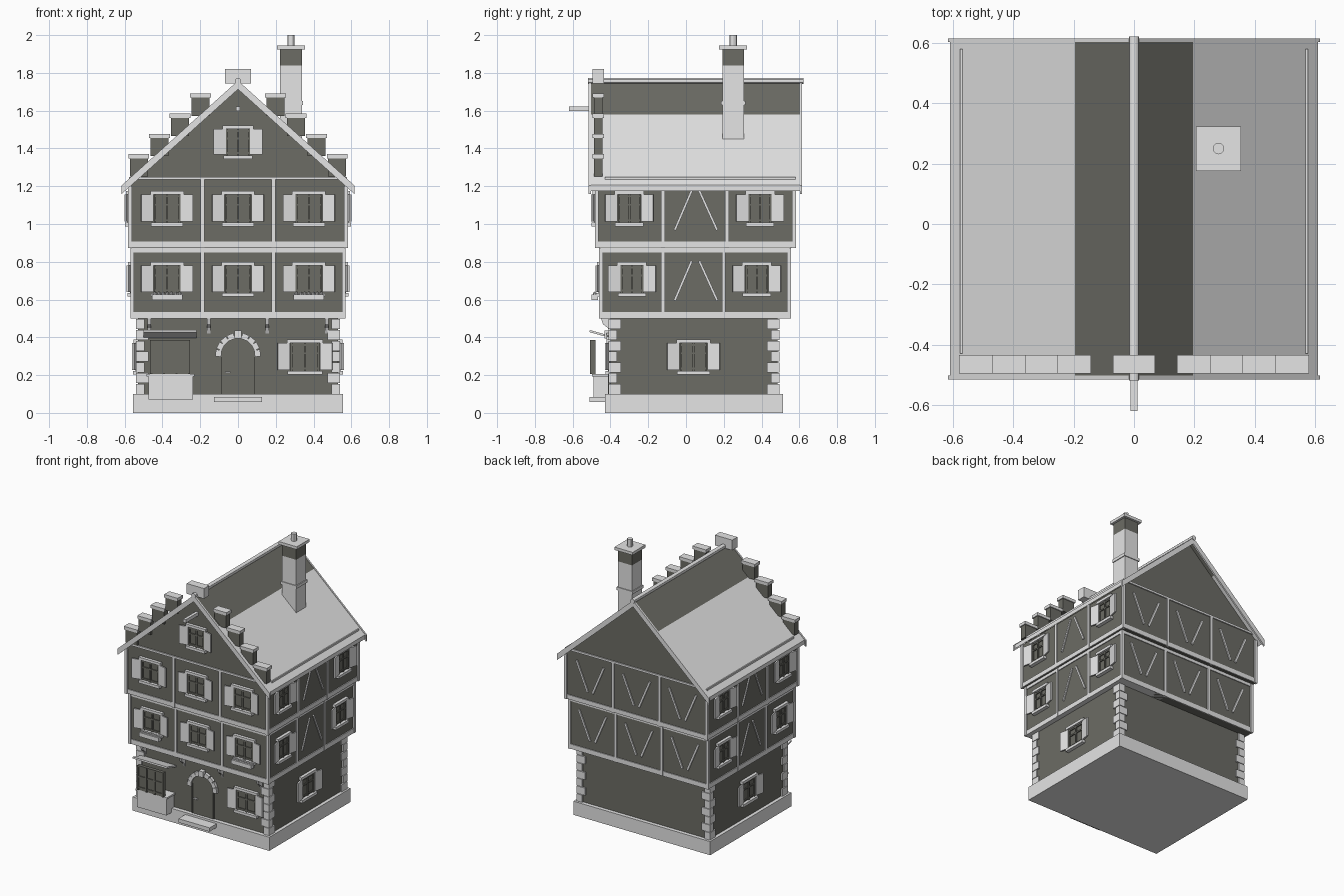
import bpy, bmesh, math
from mathutils import Matrix, Vector

cube = bpy.data.objects.get("Cube")
if cube:
    bpy.data.objects.remove(cube, do_unlink=True)


def make_material(name, rgb):
    m = bpy.data.materials.new(name)
    m.use_nodes = True
    col = (*rgb, 1)
    m.diffuse_color = col
    m.node_tree.nodes["Principled BSDF"].inputs["Base Color"].default_value = col
    return m


MATS = [make_material("pale_stone", (0.78, 0.78, 0.78)),
        make_material("dark_plaster", (0.15, 0.15, 0.13))]
PALE, DARK = 0, 1
I = Matrix()


class Part:
    """Collects simple solids into one named object."""

    def __init__(self, name):
        self.name, self.bm = name, bmesh.new()

    def box(self, lo, hi, mat=PALE, m=I):
        lo, hi = Vector(lo), Vector(hi)
        t = m @ Matrix.Translation((lo + hi) / 2) @ Matrix.Diagonal((*(hi - lo), 1))
        vs = bmesh.ops.create_cube(self.bm, size=1, matrix=t)["verts"]
        for f in {f for v in vs for f in v.link_faces}:
            f.material_index = mat

    def prism(self, pts, y0, y1, mat=PALE, m=I):
        a = [self.bm.verts.new(m @ Vector((x, y0, z))) for x, z in pts]
        b = [self.bm.verts.new(m @ Vector((x, y1, z))) for x, z in pts]
        n = len(pts)
        faces = [self.bm.faces.new(a), self.bm.faces.new(b[::-1])]
        for i in range(n):
            faces.append(self.bm.faces.new((a[i], b[i], b[(i + 1) % n], a[(i + 1) % n])))
        for f in faces:
            f.material_index = mat

    def bar(self, p, q, width, depth, m=I):
        """Beam on a wall from p to q, both (along, height)."""
        d = Vector((q[0] - p[0], 0, q[1] - p[1]))
        rot = Matrix.Rotation(math.atan2(d.x, d.z), 4, "Y")
        t = m @ Matrix.Translation((p[0], 0, p[1])) @ rot
        self.box((-width / 2, -depth, 0), (width / 2, 0.005, d.length), PALE, t)

    def rod(self, p, radius, length, axis=None, sides=12):
        r = Matrix.Rotation(math.pi / 2, 4, axis) if axis else I
        bmesh.ops.create_cone(self.bm, cap_ends=True, segments=sides, radius1=radius,
                              radius2=radius, depth=length, matrix=Matrix.Translation(p) @ r)

    def done(self, smooth=False):
        bmesh.ops.recalc_face_normals(self.bm, faces=self.bm.faces[:])
        me = bpy.data.meshes.new(self.name)
        self.bm.to_mesh(me)
        self.bm.free()
        ob = bpy.data.objects.new(self.name, me)
        for m in MATS:
            me.materials.append(m)
        bpy.context.collection.objects.link(ob)
        if smooth:
            bpy.context.view_layer.objects.active = ob
            ob.select_set(True)
            bpy.ops.object.shade_smooth_by_angle()
            ob.select_set(False)


def wall(x, y, degrees):
    """Wall frame: local x runs along the wall, local -y points outward."""
    return Matrix.Translation((x, y, 0)) @ Matrix.Rotation(math.radians(degrees), 4, "Z")


# Storeys: half width, front, back, bottom, top
GROUND = (0.53, -0.40, 0.485, 0.09, 0.51)
FIRST = (0.56, -0.45, 0.545, 0.50, 0.875)
SECOND = (0.572, -0.473, 0.572, 0.872, 1.205)


def walls_of(s):
    return wall(0, s[1], 0), wall(s[0], 0, 90), wall(0, s[2], 180), wall(-s[0], 0, -90)


p = Part("plinth")
p.box((-0.555, -0.43, 0), (0.555, 0.513, 0.10))
p.done()

p = Part("storey_walls")
for w, f, b, z0, z1 in (GROUND, FIRST):
    p.box((-w, f, z0), (w, b, z1), DARK)
w, f, b, z0, z1 = SECOND
p.prism([(-w, z0), (w, z0), (w, z1), (0, 1.725), (-w, z1)], f, b, DARK)
p.done()

# Timber framing
p = Part("timber_frame")
for s, rails, posts in ((FIRST, ((0.50, 0.535), (0.85, 0.872)), (-0.122, 0.20)),
                        (SECOND, ((0.875, 0.907),), (-0.122, 0.217))):
    w, f, b, z0, z1 = s
    e = 0.006
    for r0, r1 in rails:
        p.box((-w - e, f - e, r0), (w + e, b + e, r1))
    for x in (-w, w):
        for y in (f, b):
            p.box((x - 0.01, y - 0.01, z0), (x + 0.01, y + 0.01, z1 - 0.005))
    front, right, back, left = walls_of(s)
    for m in (front, back):
        for x in (-0.188, 0.188):
            p.bar((x, z0), (x, z1 + (0.03 if s is SECOND else 0)), 0.02, 0.008, m)
    lo, hi = z0 + 0.095, z0 + 0.305
    for m, k in ((right, 1), (left, -1)):
        for y in posts:
            p.bar((k * y, z0), (k * y, z1), 0.02, 0.008, m)
        p.bar((k * -0.06, lo), (k * 0.03, hi), 0.013, 0.008, m)
        p.bar((k * 0.165, lo), (k * 0.07, hi), 0.013, 0.008, m)
    for x in (-0.375, 0, 0.375):
        for k in (-1, 1):
            p.bar((x + k * 0.02, lo), (x + k * 0.11, hi), 0.015, 0.008, back)
for y in (SECOND[1], SECOND[2]):
    p.box((-0.55, y - 0.008, 1.235), (0.55, y + 0.008, 1.25))
p.done()

# Brackets under the overhanging storeys
p = Part("jetty_brackets")
for x in (-0.47, -0.155, 0.155, 0.47):
    side = Matrix.Translation((x, 0, 0)) @ Matrix.Rotation(math.pi / 2, 4, "Z")
    p.prism([(-0.40, 0.42), (-0.40, 0.50), (-0.45, 0.50), (-0.44, 0.47), (-0.415, 0.45)],
            -0.009, 0.009, PALE, side)
p.done()

# Corner stones
p = Part("corner_quoins")
N = 7
for i in range(N):
    h = 0.40 / N
    a, b = (0.067, 0.045) if i % 2 else (0.045, 0.067)
    for sx in (-1, 1):
        for cy, sy in ((GROUND[1], -1), (GROUND[2], 1)):
            xs = sorted((sx * 0.541, sx * (0.541 - a)))
            ys = sorted((cy + sy * 0.011, cy + sy * (0.011 - b)))
            p.box((xs[0], ys[0], 0.1 + i * h), (xs[1], ys[1], 0.1 + i * h + h - 0.004))
p.done()


def window(name, m, u, z0, z1, half=0.07, flowers=False):
    """Dark casement with crossbars, pale lintel, sill and two open shutters."""
    p = Part(name)
    t = m @ Matrix.Translation((u, 0, 0))
    p.box((-half, -0.004, z0), (half, 0.005, z1), DARK, t)
    for x in (-half, -0.005, half - 0.01):
        p.box((x, -0.012, z0), (x + 0.01, 0, z1), DARK, t)
    for z in (z0 + 0.015, z0 + (z1 - z0) * 0.6, z1 - 0.02):
        p.box((-half, -0.011, z), (half, 0, z + 0.01), DARK, t)
    p.box((-half - 0.018, -0.022, z1 - 0.005), (half + 0.018, 0.005, z1 + 0.014), PALE, t)
    p.box((-half - 0.015, -0.026, z0 - 0.012), (half + 0.015, 0.005, z0 + 0.008), PALE, t)
    for k in (-1, 1):
        hinge = t @ Matrix.Translation((k * half, -0.008, 0)) @ Matrix.Rotation(k * -0.22, 4, "Z")
        x = sorted((k * 0.003, k * 0.069))
        p.box((x[0], -0.007, z0 + 0.012), (x[1], 0.003, z1 - 0.006), PALE, hinge)
    if flowers:
        p.box((-0.08, -0.05, z0 - 0.03), (0.08, -0.015, z0), PALE, t)
        for i in range(7):
            c = t @ Matrix.Translation((-0.066 + i * 0.022, -0.033, z0 + 0.004))
            bmesh.ops.create_icosphere(p.bm, subdivisions=1, radius=0.011, matrix=c)
    p.done()


for s, label, z0, z1, ys in ((FIRST, "first", 0.627, 0.785, (-0.286, 0.375)),
                             (SECOND, "second", 1.0, 1.162, (-0.30, 0.392))):
    front, right, back, left = walls_of(s)
    for x in (-0.375, 0, 0.375):
        window(label + "_front_window", front, x, z0, z1, 0.07, s is FIRST and x != 0)
    for y in ys:
        window(label + "_right_window", right, y, z0, z1, 0.06)
        window(label + "_left_window", left, -y, z0, z1, 0.06)
front, right, back, left = walls_of(GROUND)
window("ground_front_window", front, 0.355, 0.215, 0.375, 0.077)
window("ground_right_window", right, 0.04, 0.215, 0.375, 0.072)
window("ground_left_window", left, -0.04, 0.215, 0.375, 0.072)
window("gable_window", walls_of(SECOND)[0], 0, 1.355, 1.508, 0.063)

# Shop front: counter, glazing and canopy
p = Part("shop_front")
p.box((-0.475, -0.49, 0.07), (-0.238, -0.40, 0.20))
p.box((-0.485, -0.497, 0.192), (-0.23, -0.40, 0.205))
p.box((-0.46, -0.50, 0.205), (-0.26, -0.485, 0.385), DARK)
for i in range(4):
    x = -0.465 + i * 0.0667
    p.box((x, -0.507, 0.205), (x + 0.012, -0.48, 0.385), DARK)
for z in (0.22, 0.30, 0.375):
    p.box((-0.465, -0.506, z), (-0.255, -0.48, z + 0.01), DARK)
tilt = Matrix.Translation((-0.36, -0.40, 0.402)) @ Matrix.Rotation(-0.27, 4, "X")
p.box((-0.14, -0.115, -0.005), (0.14, 0.01, 0.006), PALE, tilt)
p.done()

# Arched door with stone surround
R, Z = 0.09, 0.305
arc = [(R * math.cos(math.pi * i / 12), Z + R * math.sin(math.pi * i / 12)) for i in range(13)]
p = Part("front_door")
p.prism([(R, 0.09)] + arc + [(-R, 0.09)], -0.008, 0.01, DARK, front)
for x in (-0.085, -0.003, 0.079):
    p.box((x, -0.012, 0.1), (x + 0.006, 0, 0.32), DARK, front)
p.box((-0.07, -0.022, 0.21), (-0.04, 0, 0.218), PALE, front)
p.done()
p = Part("door_arch_stones")
for i in range(9):
    key = 0.012 if i == 4 else 0
    turn = Matrix.Rotation(math.radians(-84 + 21 * i), 4, "Y")
    t = front @ Matrix.Translation((0, 0, Z)) @ turn
    p.box((-0.018, -0.02 - key, 0.088), (0.018, 0.005, 0.119 + key), PALE, t)
p.done()
p = Part("door_step")
p.box((-0.127, -0.51, 0.057), (0.127, -0.42, 0.085))
p.done()

# Roof
APEX, SLOPE, EAVE, SPLIT = 1.755, 0.9, 0.61, 0.195
Y0, Y1 = -0.512, 0.612


def slope_strip(p, k, x0, x1, rise, thick, y0, y1, mat):
    za, zb = (APEX - SLOPE * x + rise for x in (x0, x1))
    p.prism([(k * x0, za), (k * x1, zb), (k * x1, zb - thick), (k * x0, za - thick)], y0, y1, mat)


p = Part("roof_slopes")
for k in (-1, 1):
    slope_strip(p, k, 0, SPLIT, 0, 0.03, Y0, Y1, DARK)
    slope_strip(p, k, SPLIT, EAVE, 0, 0.03, Y0, Y1, PALE)
p.done()
p = Part("barge_boards")
for k in (-1, 1):
    for y in (Y0 - 0.003, Y1 - 0.009):
        slope_strip(p, k, 0, 0.617, 0.004, 0.046, y, y + 0.012, PALE)
p.done()
p = Part("snow_rails")
for x in (-0.572, 0.572):
    p.box((x - 0.004, -0.43, 1.225), (x + 0.004, 0.58, 1.249))
p.done()
p = Part("ridge_cap")
p.rod((0, 0.052, 1.757), 0.017, 1.14, "X")
p.done(True)
p = Part("hoist_beam")
p.box((-0.011, -0.62, 1.598), (0.011, -0.45, 1.623))
p.done()

# Stepped gable with coping stones
p = Part("gable_steps")
for i in range(4):
    x0, top = 0.58 - i * 0.109, 1.37 + i * 0.107
    for k in (-1, 1):
        a, b = sorted((k * x0, k * (x0 - 0.11)))
        p.box((a, -0.495, top - 0.022), (b, -0.435, top))
        p.box((a + 0.007, -0.488, top - 0.118), (b - 0.007, -0.442, top - 0.022), DARK)
p.box((-0.07, -0.495, 1.745), (0.07, -0.435, 1.82))
p.done()

# Chimney
p = Part("chimney")
CX, CY = 0.28, 0.25
for half, z0, z1, mat in ((0.058, 1.45, 1.84, PALE), (0.064, 1.63, 1.652, PALE),
                          (0.058, 1.84, 1.925, DARK), (0.074, 1.925, 1.946, PALE)):
    p.box((CX - half, CY - half, z0), (CX + half, CY + half, z1), mat)
p.done()
p = Part("chimney_pot")
p.rod((CX, CY, 1.97), 0.019, 0.06)
p.done(True)
